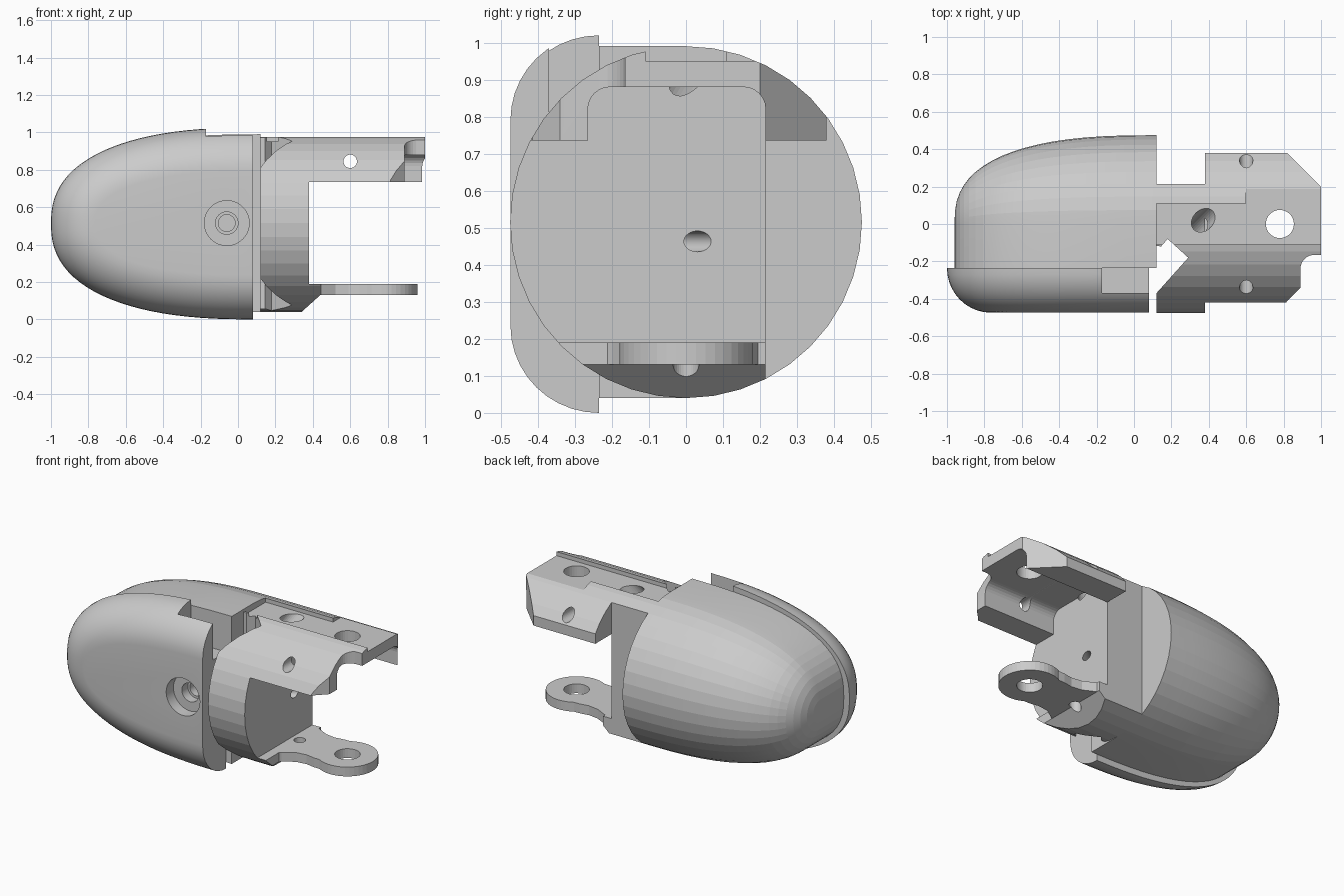
import bpy, bmesh
from math import sin, cos, pi
from mathutils import Vector

if "Cube" in bpy.data.objects:
    bpy.data.objects.remove(bpy.data.objects["Cube"])

CZ = 0.515      # height of the long axis
R = 0.475       # body radius


def make(name, bm):
    bmesh.ops.remove_doubles(bm, verts=bm.verts, dist=1e-5)
    bmesh.ops.recalc_face_normals(bm, faces=bm.faces)
    me = bpy.data.meshes.new(name)
    bm.to_mesh(me)
    bm.free()
    ob = bpy.data.objects.new(name, me)
    bpy.context.collection.objects.link(ob)
    return ob


def loft(name, rings, cap_first=True, cap_last=True):
    bm = bmesh.new()
    rows = [[bm.verts.new(p) for p in ring] for ring in rings]
    n = len(rows[0])
    for a, b in zip(rows, rows[1:]):
        for i in range(n):
            j = (i + 1) % n
            bm.faces.new((a[i], a[j], b[j], b[i]))
    if cap_first:
        bm.faces.new(rows[0])
    if cap_last:
        bm.faces.new(rows[-1])
    return make(name, bm)


def prism(name, pts, axis, lo, hi):
    """Extrude a 2D outline along an axis."""
    place = {'x': lambda u, v, h: (h, u, v),
             'y': lambda u, v, h: (u, h, v),
             'z': lambda u, v, h: (u, v, h)}[axis]
    return loft(name, [[place(u, v, h) for u, v in pts] for h in (lo, hi)])


def arc(cx, cy, r, a0, a1, n):
    return [(cx + r * cos((a0 + (a1 - a0) * i / n) * pi / 180),
             cy + r * sin((a0 + (a1 - a0) * i / n) * pi / 180)) for i in range(n + 1)]


def rod(start, end, r, n=32):
    """Round cutter between two points."""
    a, b = Vector(start), Vector(end)
    q = (b - a).to_track_quat('Z', 'Y')
    ring = [q @ Vector((r * cos(2 * pi * i / n), r * sin(2 * pi * i / n), 0)) for i in range(n)]
    return loft("hole_cutter", [[a + p for p in ring], [b + p for p in ring]])


def box(x, y, z):
    return prism("box_cutter", [(x[0], y[0]), (x[1], y[0]), (x[1], y[1]), (x[0], y[1])], 'z', *z)


def boolean(ob, tool, op='DIFFERENCE'):
    m = ob.modifiers.new("bool", 'BOOLEAN')
    m.operation, m.object, m.solver = op, tool, 'EXACT'
    bpy.context.view_layer.objects.active = ob
    bpy.ops.object.modifier_apply(modifier=m.name)
    bpy.data.objects.remove(tool)


def superellipse(a, b, n, t):
    return a * max(cos(t), 0) ** (2 / n), b * max(sin(t), 0) ** (2 / n)


# Rear dome: half revolved, with a straight front strip
N = 20
rings = []
for k in range(19):
    dx, r = superellipse(1.08, R, 2.6, pi / 2 * k / 18)
    x = 0.12 - dx
    if k == 18:
        x = 0.12
    half = [(x, r * sin(pi * i / N), CZ + r * cos(pi * i / N)) for i in range(N + 1)]
    rings.append([(x, -0.235, CZ + r)] + half + [(x, -0.235, CZ - r)])
body = loft("fingertip_body", rings, cap_first=False)


def barrel():
    return prism("barrel", [(R * sin(pi * i / N), CZ + R * cos(pi * i / N))
                            for i in range(2 * N)], 'x', 0.12, 1.0)


# Knuckle wall with V slot and sloping underside
wall = barrel()
boolean(wall, prism("wall_side", [(0.05, -0.1), (0.34, -0.1), (0.34, 0.04), (0.44, 0.13),
                                  (0.44, 0.19), (0.38, 0.19), (0.38, 1.1), (0.05, 1.1)],
                    'y', -0.6, 0.215), 'INTERSECT')
boolean(wall, prism("v_slot", [(0.05, -0.11), (0.145, -0.12), (0.18, -0.08), (0.29, -0.18),
                               (0.12, -0.37), (0.05, -0.43)], 'z', -0.2, 1.2))

# Upper arm: barrel slice trimmed by its plan outline
arm = barrel()
plan = [(0.38, -0.55), (0.38, 0.38), (0.82, 0.38), (1.0, 0.2), (1.0, -0.165)]
plan += arc(0.965, -0.24, 0.075, 90, 180, 8)
plan += [(0.89, -0.34), (0.815, -0.415), (0.815, -0.55)]
boolean(arm, prism("arm_plan", plan, 'z', 0.735, 1.2), 'INTERSECT')
pocket = [(-0.265, 0.6)] + arc(-0.205, 0.82, 0.06, 180, 90, 6) \
    + arc(0.155, 0.82, 0.06, 90, 0, 6) + [(0.215, 0.6)]
boolean(arm, prism("pocket", pocket, 'x', 0.3, 1.1))

# Lower hinge lug
lug = [(0.40, 0.215), (0.45, 0.19), (0.52, 0.155), (0.59, 0.145), (0.65, 0.155)]
lug += arc(0.78, 0, 0.18, 120, -120, 28)
lug += [(0.65, -0.155), (0.59, -0.145), (0.52, -0.155), (0.45, -0.2), (0.40, -0.26)]
lug = prism("hinge_lug", lug, 'z', 0.13, 0.19)

for part in (arm, lug):
    boolean(wall, part, 'UNION')
wall.name = "knuckle"

# Top channel, pivot holes, cross pin and cable tunnels
boolean(wall, prism("channel", [(0.1, -0.11), (1.1, -0.11), (1.1, 0.19), (0.6, 0.19),
                                (0.6, 0.11), (0.1, 0.11)], 'z', 0.95, 1.2))
for a, b, r in [((0.78, 0, -0.1), (0.78, 0, 1.2), 0.075),
                ((0.44, 0, 0.02), (0.44, 0, 0.3), 0.035),
                ((0.6, -0.6, 0.845), (0.6, 0.6, 0.845), 0.036),
                ((0.41, 0.06, 1.02), (0.2, -0.15, 0.65), 0.055),
                ((0.45, 0.09, 0.463), (0.2, -0.12, 0.463), 0.028)]:
    boolean(wall, rod(a, b, r))

# Front cover with a rounded rim
rings = []
for k in range(11):
    t = pi / 2 * k / 10
    d = 0.235 * (1 - cos(t))
    y = -0.235 - 0.239 * sin(t)
    ring = []
    for i in range(49):
        ang = -pi / 2 + pi * i / 48
        dx, dz = superellipse(1.08 - d, 0.513 - d, 2.4, abs(ang))
        ring.append((0.08 - dx, y, CZ - 0.002 + (dz if ang > 0 else -dz)))
    rings.append(ring)
cover = loft("front_cover", rings)
boolean(cover, box((-0.17, 0.2), (-0.37, -0.1), (0.75, 1.2)))

# Stepped screw hole
for y, r in [(-0.40, 0.12), (-0.34, 0.06), (-0.26, 0.045)]:
    boolean(cover, rod((-0.06, -0.6, CZ), (-0.06, y, CZ), r, 40))

for ob in (body, wall, cover):
    bpy.ops.object.select_all(action='DESELECT')
    ob.select_set(True)
    bpy.context.view_layer.objects.active = ob
    bpy.ops.object.shade_smooth_by_angle(angle=0.1 if ob is not cover else 0.3)
